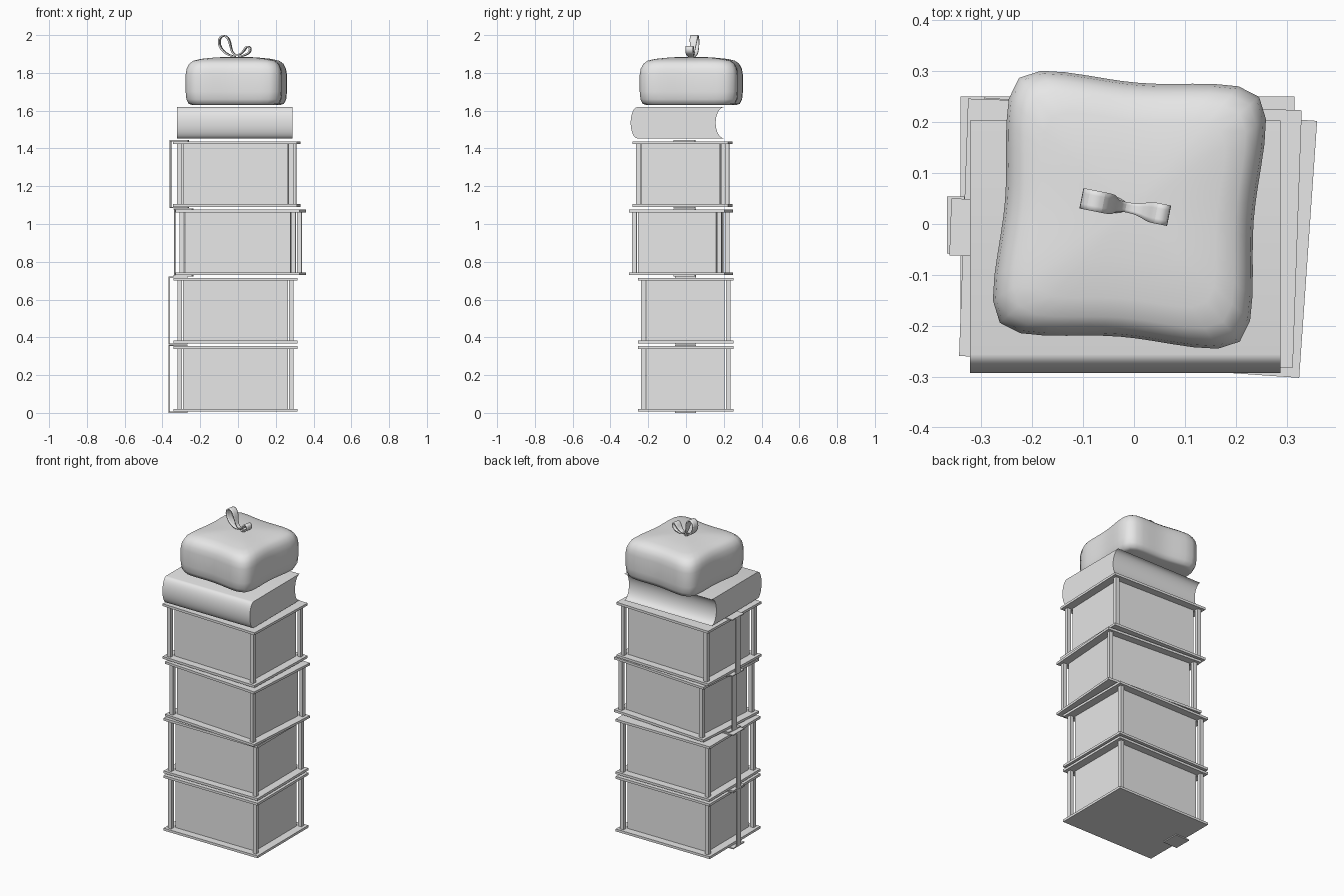
import bpy, bmesh
from math import radians, cos, sin, pi
from mathutils import Matrix

cube = bpy.data.objects.get("Cube")
if cube:
    bpy.data.objects.remove(cube, do_unlink=True)

GREY = (0.8, 0.8, 0.8, 1)
mat = bpy.data.materials.new("plain_grey")
mat.use_nodes = True
mat.diffuse_color = GREY
mat.node_tree.nodes["Principled BSDF"].inputs["Base Color"].default_value = GREY


def finish(name, bm, loc=(0, 0, 0), turn=0, smooth=None):
    bmesh.ops.recalc_face_normals(bm, faces=bm.faces)
    mesh = bpy.data.meshes.new(name)
    bm.to_mesh(mesh)
    bm.free()
    mesh.materials.append(mat)
    ob = bpy.data.objects.new(name, mesh)
    bpy.context.collection.objects.link(ob)
    ob.location = loc
    ob.rotation_euler.z = radians(turn)
    if smooth:
        bpy.ops.object.select_all(action='DESELECT')
        ob.select_set(True)
        bpy.context.view_layer.objects.active = ob
        bpy.ops.object.shade_smooth_by_angle(angle=radians(smooth))
    return ob


def block(bm, x, y, z):
    """Add a box spanning the three (low, high) ranges."""
    size = [b - a for a, b in (x, y, z)]
    mid = [(a + b) / 2 for a, b in (x, y, z)]
    bmesh.ops.create_cube(bm, size=1, matrix=Matrix.Translation(mid) @ Matrix.Diagonal((*size, 1)))


# Stacked boxes: plates, corner posts, inner case and side strap
W, D, H, PLATE, TAB = 0.328, 0.253, 0.347, 0.015, 0.0065


def stacked_box(tag, loc, turn):
    bm = bmesh.new()
    for z in (0, H - PLATE):
        block(bm, (-W, W), (-D, D), (z, z + PLATE))
    for sx in (-1, 1):
        for sy in (-1, 1):
            x, y, r = sx * 0.296, sy * 0.225, 0.012
            block(bm, (x - r, x + r), (y - r, y + r), (PLATE, H - PLATE))
    finish(tag + "_box_frame", bm, loc, turn)

    bm = bmesh.new()
    block(bm, (-0.278, 0.278), (-0.207, 0.207), (PLATE, H - PLATE))
    finish(tag + "_box_case", bm, loc, turn)

    bm = bmesh.new()
    for z in (-TAB, H):
        block(bm, (-0.354, -0.255), (-0.056, 0.056), (z, z + TAB))
    block(bm, (-0.354, -0.347), (-0.02, 0.02), (0, H))
    finish(tag + "_box_strap", bm, loc, turn)


places = [("bottom", -0.013, -0.002, 0), ("lower", -0.013, -0.002, 0),
          ("upper", 0.015, -0.027, -4), ("top", -0.007, -0.018, -2)]
for i, (tag, x, y, turn) in enumerate(places):
    stacked_box(tag, (x, y, TAB + 0.3615 * i), turn)

# Book: rounded spine at the front, hollow page edge at the back
bm = bmesh.new()
STEPS, mid_z, half = 16, 1.536, 0.083
arc = [pi * k / STEPS for k in range(STEPS + 1)]
profile = [(-0.256 - 0.037 * sin(a), mid_z + half * cos(a)) for a in arc]
profile += [(0.203 - 0.046 * sin(a), mid_z - half * cos(a)) for a in arc]
face = bm.faces.new([bm.verts.new((-0.322, y, z)) for y, z in profile])
ext = bmesh.ops.extrude_face_region(bm, geom=[face])
bmesh.ops.translate(bm, vec=(0.61, 0, 0),
                    verts=[v for v in ext["geom"] if isinstance(v, bmesh.types.BMVert)])
finish("book", bm, smooth=40)

# Cloth bundle: pinched rounded square lofted through rings
bm = bmesh.new()
SEG, N = 48, 8
rings = [(0.5, 1.63), (0.87, 1.63), (0.94, 1.636), (0.985, 1.66), (1, 1.7), (1, 1.79),
         (0.98, 1.822), (0.93, 1.848), (0.85, 1.864), (0.7, 1.874), (0.4, 1.882), (0.12, 1.885)]
loops = []
for scale, z in rings:
    loop = []
    for k in range(SEG):
        a = 2 * pi * k / SEG
        c, s = cos(a), sin(a)
        r = 0.258 * scale / (abs(c) ** N + abs(s) ** N) ** (1 / N)
        r *= 1 - 0.05 * cos(2 * a) ** 2
        loop.append(bm.verts.new((r * c, r * s * 1.02, z)))
    loops.append(loop)
for low, high in zip(loops, loops[1:]):
    for k in range(SEG):
        n = (k + 1) % SEG
        bm.faces.new((low[k], low[n], high[n], high[k]))
bm.faces.new(loops[0])
bm.faces.new(loops[-1])
finish("cloth_bundle", bm, (-0.009, 0.028, 0), -4.5, smooth=60)

# Bow: a thin ribbon with one tall and one small loop, narrow at the knot
path = [(-0.01, 1.884), (-0.055, 1.895), (-0.09, 1.925), (-0.104, 1.965), (-0.09, 1.997),
        (-0.06, 1.997), (-0.042, 1.965), (-0.036, 1.92), (-0.02, 1.893), (0.01, 1.896),
        (0.032, 1.915), (0.044, 1.942), (0.066, 1.938), (0.066, 1.91), (0.04, 1.894), (0, 1.884)]
bm = bmesh.new()
pairs = []
for x, z in path:
    wide = 0.01 if -0.037 < x < 0.02 else 0.02
    y = 0.034 - 0.2 * (x + 0.02)
    pairs.append([bm.verts.new((x + s * wide * 0.2, y + s * wide, z)) for s in (-1, 1)])
for a, b in zip(pairs, pairs[1:]):
    bm.faces.new((a[0], a[1], b[1], b[0]))
bow = finish("ribbon_bow", bm, smooth=60)
sub = bow.modifiers.new("round", 'SUBSURF')
sub.levels = sub.render_levels = 2
thick = bow.modifiers.new("thickness", 'SOLIDIFY')
thick.thickness = 0.008
thick.offset = 0
